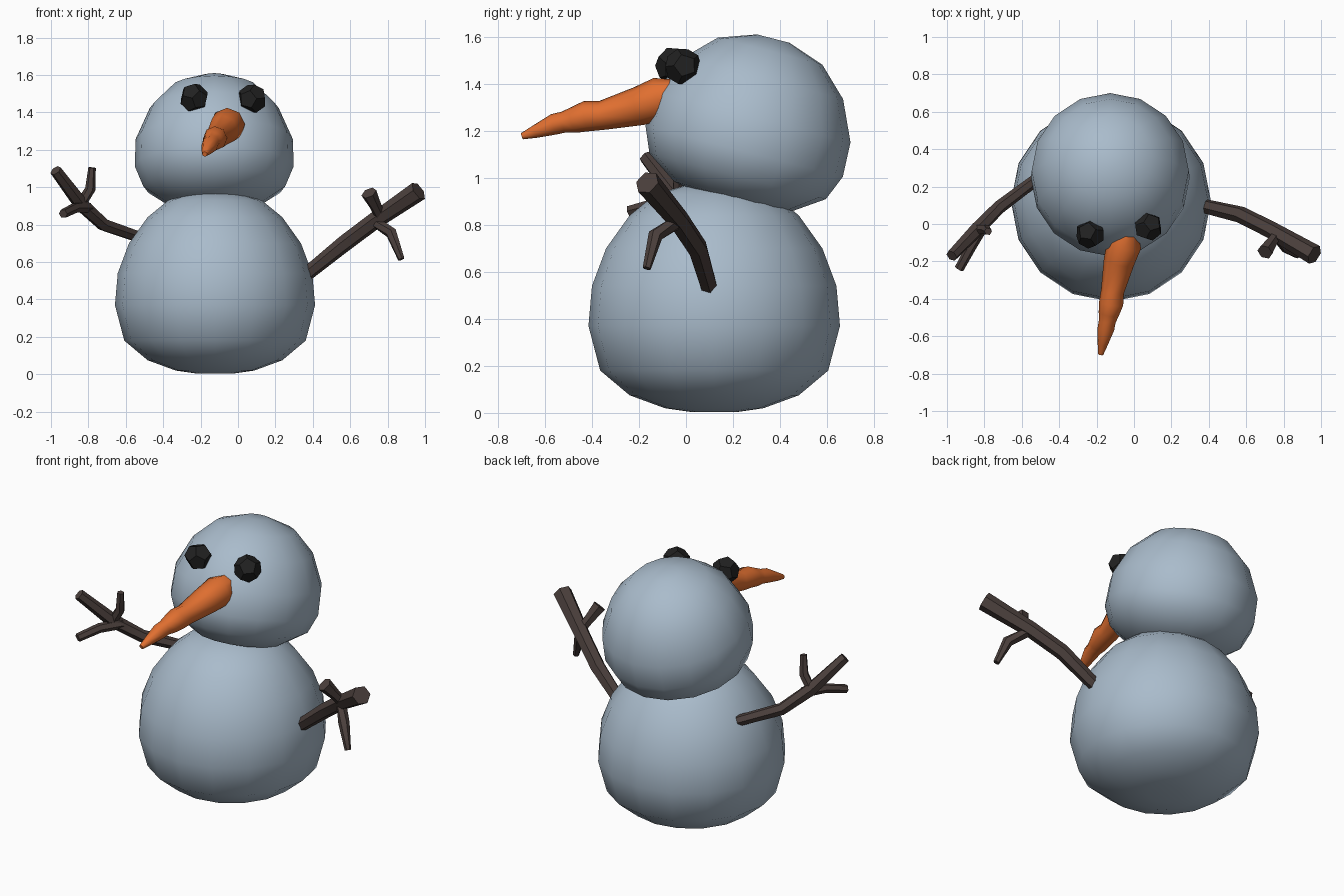
import bpy, bmesh, math
from mathutils import Vector, Matrix

if "Cube" in bpy.data.objects:
    bpy.data.objects.remove(bpy.data.objects["Cube"])


def material(name, rgb):
    m = bpy.data.materials.new(name)
    m.diffuse_color = (*rgb, 1)
    m.use_nodes = True
    m.node_tree.nodes["Principled BSDF"].inputs["Base Color"].default_value = m.diffuse_color
    return m


SNOW = material("snow_blue", (0.40, 0.50, 0.60))
COAL = material("coal_black", (0.015, 0.015, 0.015))
CARROT = material("carrot_orange", (0.75, 0.16, 0.03))
BARK = material("bark_brown", (0.07, 0.05, 0.045))


def finish(bm, name, mat, angle):
    bmesh.ops.recalc_face_normals(bm, faces=bm.faces)
    me = bpy.data.meshes.new(name)
    bm.to_mesh(me)
    bm.free()
    ob = bpy.data.objects.new(name, me)
    bpy.context.collection.objects.link(ob)
    me.materials.append(mat)
    if angle:
        bpy.ops.object.select_all(action='DESELECT')
        ob.select_set(True)
        bpy.context.view_layer.objects.active = ob
        bpy.ops.object.shade_smooth_by_angle(angle=math.radians(angle))
    return ob


def skin(bm, rings):
    """Join vertex rings with quads and cap both ends."""
    n = len(rings[0])
    for a, b in zip(rings, rings[1:]):
        for i in range(n):
            j = (i + 1) % n
            bm.faces.new((a[i], a[j], b[j], b[i]))
    bm.faces.new(rings[0])
    bm.faces.new(rings[-1])


def snowball(name, profile, centre, tilt, sides=16):
    bm = bmesh.new()
    rings = []
    for r, z in profile:
        rings.append([bm.verts.new((r * math.cos(2 * math.pi * i / sides),
                                    r * math.sin(2 * math.pi * i / sides), z))
                      for i in range(sides)])
    skin(bm, rings)
    ob = finish(bm, name, SNOW, 70)
    ob.location = centre
    ob.rotation_euler.x = tilt
    return ob


def tube(bm, path, sides):
    """Tapered tube through (x, y, z, radius) points."""
    pts = [Vector(p[:3]) for p in path]
    rings = []
    for k, p in enumerate(pts):
        d = (pts[min(k + 1, len(pts) - 1)] - pts[max(k - 1, 0)]).normalized()
        u = d.cross(Vector((0.1, 1, 0.3))).normalized() if abs(d.y) < 0.8 \
            else d.cross(Vector((0, 0, 1))).normalized()
        v = d.cross(u)
        rings.append([bm.verts.new(p + path[k][3] * (
            u * math.cos(2 * math.pi * i / sides) + v * math.sin(2 * math.pi * i / sides)))
            for i in range(sides)])
    skin(bm, rings)


# Snowballs
snowball("body", [(0.10, 0.004), (0.21, 0.02), (0.36, 0.075), (0.485, 0.18), (0.535, 0.37),
                  (0.52, 0.54), (0.46, 0.70), (0.36, 0.84), (0.25, 0.93), (0.10, 0.975)],
         (-0.123, 0.12, 0), 0)
head = snowball("head", [(0.08, -0.325), (0.25, -0.29), (0.38, -0.2), (0.425, -0.09),
                         (0.42, 0.06), (0.345, 0.23), (0.225, 0.35), (0.07, 0.405)],
                (-0.127, 0.27, 1.2), -math.radians(14.5))
head.scale.y = 1.02

# Carrot nose
bm = bmesh.new()
tube(bm, [(-0.04, -0.03, 1.36, 0.06), (-0.052, -0.11, 1.337, 0.092), (-0.08, -0.2, 1.305, 0.083),
          (-0.115, -0.36, 1.265, 0.062), (-0.122, -0.425, 1.262, 0.065),
          (-0.135, -0.48, 1.245, 0.055), (-0.143, -0.52, 1.237, 0.045),
          (-0.15, -0.56, 1.228, 0.045), (-0.167, -0.64, 1.197, 0.028),
          (-0.178, -0.697, 1.177, 0.014)], 8)
finish(bm, "nose", CARROT, 60)

# Coal eyes: dodecahedra with one pentagon facing outwards
PHI = (1 + 5 ** 0.5) / 2
for side, c in (("left", (-0.235, -0.052, 1.478)), ("right", (0.075, -0.012, 1.473))):
    c = Vector(c)
    bm = bmesh.new()
    S = (-1, 1)
    pts = [(x, y, z) for x in S for y in S for z in S]
    for a in S:
        for b in S:
            p, q = a / PHI, b * PHI
            pts += [(0, p, q), (p, q, 0), (q, 0, p)]
    out = c - Vector((-0.125, 0.26, 1.25))
    rot = Vector((1, 0, PHI)).rotation_difference(out).to_matrix().to_4x4()
    for p in pts:
        bm.verts.new(Vector(p) * (0.08 / 3 ** 0.5))
    bmesh.ops.convex_hull(bm, input=bm.verts[:])
    bmesh.ops.dissolve_limit(bm, angle_limit=0.05, verts=bm.verts[:], edges=bm.edges[:])
    bm.transform(Matrix.Translation(c) @ rot)
    finish(bm, side + "_eye", COAL, 0)

# Branch arms: main limb and two twigs each
arms = {
    "right_arm": [
        [(0.36, 0.10, 0.53, 0.038), (0.57, 0.05, 0.70, 0.045), (0.73, -0.03, 0.82, 0.046),
         (0.965, -0.165, 0.98, 0.055)],
        [(0.77, -0.05, 0.83, 0.03), (0.735, -0.10, 0.90, 0.032), (0.70, -0.15, 0.97, 0.043)],
        [(0.74, -0.04, 0.81, 0.03), (0.82, -0.13, 0.755, 0.032), (0.873, -0.167, 0.615, 0.018)]],
    "left_arm": [
        [(-0.52, 0.24, 0.73, 0.032), (-0.72, 0.09, 0.80, 0.036), (-0.84, -0.03, 0.91, 0.04),
         (-0.975, -0.17, 1.09, 0.032)],
        [(-0.84, -0.03, 0.91, 0.028), (-0.79, -0.03, 0.99, 0.028), (-0.78, -0.04, 1.105, 0.02)],
        [(-0.80, 0.0, 0.89, 0.03), (-0.87, -0.12, 0.89, 0.028), (-0.935, -0.24, 0.858, 0.025)]],
}
for name, limbs in arms.items():
    bm = bmesh.new()
    for path in limbs:
        tube(bm, path, 6)
    finish(bm, name, BARK, 50)
